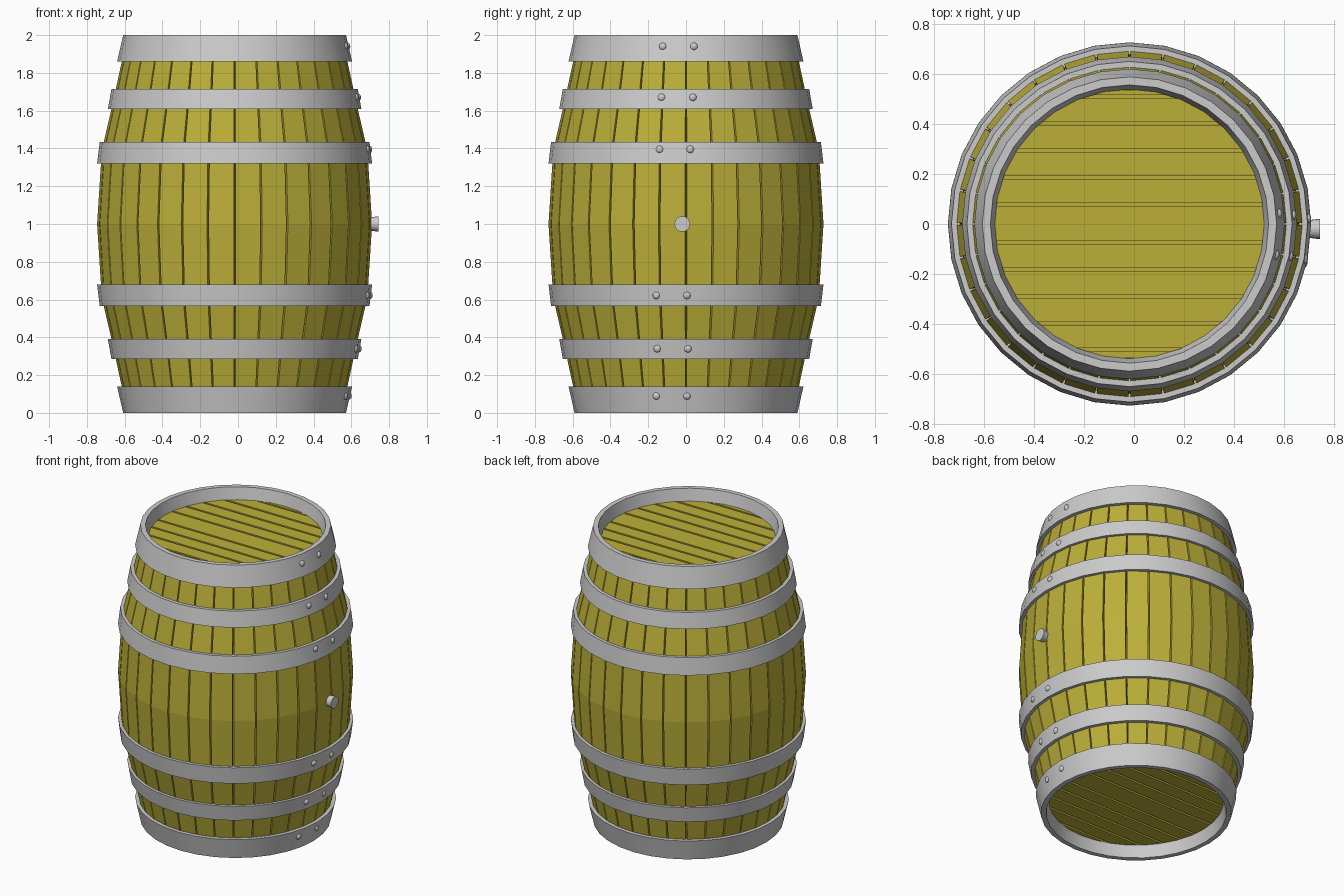
import bpy, bmesh
from math import sin, cos, pi, sqrt, atan2
from mathutils import Matrix, Vector

if "Cube" in bpy.data.objects:
    bpy.data.objects.remove(bpy.data.objects["Cube"])

CX = -0.018   # barrel axis (the bung shifts the bounding box)
N = 32        # staves / sides

wood = bpy.data.materials.new("wood")
wood.diffuse_color = (0.50, 0.43, 0.04, 1)
wood.use_nodes = True
wood.node_tree.nodes["Principled BSDF"].inputs["Base Color"].default_value = wood.diffuse_color


def finish(bm, name, mat=None, smooth=False):
    bmesh.ops.recalc_face_normals(bm, faces=bm.faces)
    me = bpy.data.meshes.new(name)
    bm.to_mesh(me)
    bm.free()
    ob = bpy.data.objects.new(name, me)
    bpy.context.collection.objects.link(ob)
    if mat:
        me.materials.append(mat)
    if smooth:
        bpy.ops.object.select_all(action='DESELECT')
        ob.select_set(True)
        bpy.context.view_layer.objects.active = ob
        bpy.ops.object.shade_smooth_by_angle(angle=pi / 6)
    return ob


def skin(bm, rings, caps=False):
    """Bridge a list of closed point rings; caps=False joins last to first."""
    vs = [[bm.verts.new(p) for p in r] for r in rings]
    pairs = list(zip(vs, vs[1:])) + ([] if caps else [(vs[-1], vs[0])])
    for a, b in pairs:
        for i in range(len(a)):
            j = (i + 1) % len(a)
            bm.faces.new((a[i], a[j], b[j], b[i]))
    if caps:
        bm.faces.new(vs[0])
        bm.faces.new(vs[-1])


def hoop(name, profile):
    bm = bmesh.new()
    skin(bm, [[(CX + r * cos(2 * pi * k / N), r * sin(2 * pi * k / N), z)
               for r, z in profile] for k in range(N)])
    finish(bm, name, smooth=True)


# Staves: wedge-sided boards with a thin open groove between neighbours
half = [(0.588, 0.10), (0.604, 0.17), (0.645, 0.36), (0.703, 0.61), (0.728, 1.0)]
stave_profile = half + [(r, 2 - z) for r, z in half[-2::-1]]
bm = bmesh.new()
for k in range(N):
    a0, a1 = 2 * pi * k / N, 2 * pi * (k + 1) / N
    g = 0.006
    rings = []
    for r, z in stave_profile:
        corners = [(r, a0 + g), (r, a1 - g), (r - 0.04, a1 - 0.001), (r - 0.04, a0 + 0.001)]
        rings.append([(CX + q * cos(a), q * sin(a), z) for q, a in corners])
    skin(bm, rings, caps=True)
finish(bm, "staves", wood)

# Hoops: (lower z, upper z, lower radius, upper radius), mirrored about mid height
for i, (z0, z1, r0, r1) in enumerate([(0.285, 0.39, 0.652, 0.671),
                                      (0.565, 0.68, 0.714, 0.728)]):
    prof = [(r0, z0), (r1, z1), (r1 - 0.035, z1), (r0 - 0.035, z0)]
    hoop(f"lower_hoop_{i + 1}", prof)
    hoop(f"upper_hoop_{i + 1}", [(r, 2 - z) for r, z in prof])

# End rims wrap over the stave ends
rim = [(0.59, 0), (0.622, 0.14), (0.575, 0.14), (0.54, 0.08), (0.558, 0)]
hoop("bottom_rim", rim)
hoop("top_rim", [(r, 2 - z) for r, z in rim])

# Heads: parallel planks cut to a circle, over a recessed backing disc
R, GAP = 0.55, 0.007
seams = [0.51, 0.403, 0.296, 0.188, 0.08]
edges = [-R + 0.005] + [-s + 0.006 for s in seams] + seams[::-1] + [R - 0.005]


def head(name, z_out, z_in, z_back):
    bm = bmesh.new()
    for y0, y1 in zip(edges, edges[1:]):
        ys = [y0 + GAP + (y1 - y0 - 2 * GAP) * i / 5 for i in range(6)]
        right = [(sqrt(R * R - y * y), y) for y in ys]
        outline = right + [(-x, y) for x, y in reversed(right)]
        skin(bm, [[(CX + x, y, z) for x, y in outline] for z in (z_out, z_in)], caps=True)
    disc = [(CX + R * cos(2 * pi * k / N), R * sin(2 * pi * k / N)) for k in range(N)]
    skin(bm, [[(x, y, z) for x, y in disc] for z in (z_back, z_in)], caps=True)
    finish(bm, name, wood)


head("bottom_head", 0.08, 0.115, 0.095)
head("top_head", 1.92, 1.885, 1.905)

# Rivets: pairs of domed heads on the +x side of each hoop (z, hoop radius, y pair)
rivets = [(0.09, 0.609, -0.157, 0.005), (0.34, 0.661, -0.152, 0.010),
          (0.622, 0.720, -0.157, 0.005), (1.395, 0.718, -0.140, 0.022),
          (1.67, 0.659, -0.130, 0.036), (1.94, 0.603, -0.123, 0.042)]
bm = bmesh.new()
for z, r, *ys in rivets:
    for y in ys:
        a = atan2(y, sqrt(r * r - y * y))
        m = (Matrix.Translation(Vector((CX + (r - 0.003) * cos(a), y, z)))
             @ Matrix.Rotation(a, 4, 'Z') @ Matrix.Diagonal((0.7, 1, 1, 1)))
        bmesh.ops.create_uvsphere(bm, u_segments=12, v_segments=8, radius=0.02, matrix=m)
finish(bm, "rivets", smooth=True)

# Bung: flared plug in the middle of the +x side
bm = bmesh.new()
bmesh.ops.create_cone(bm, cap_ends=True, segments=20, radius1=0.030, radius2=0.041, depth=0.085,
                      matrix=Matrix.Translation((0.7025, -0.02, 1.0)) @ Matrix.Rotation(pi / 2, 4, 'Y'))
finish(bm, "bung", smooth=True)
